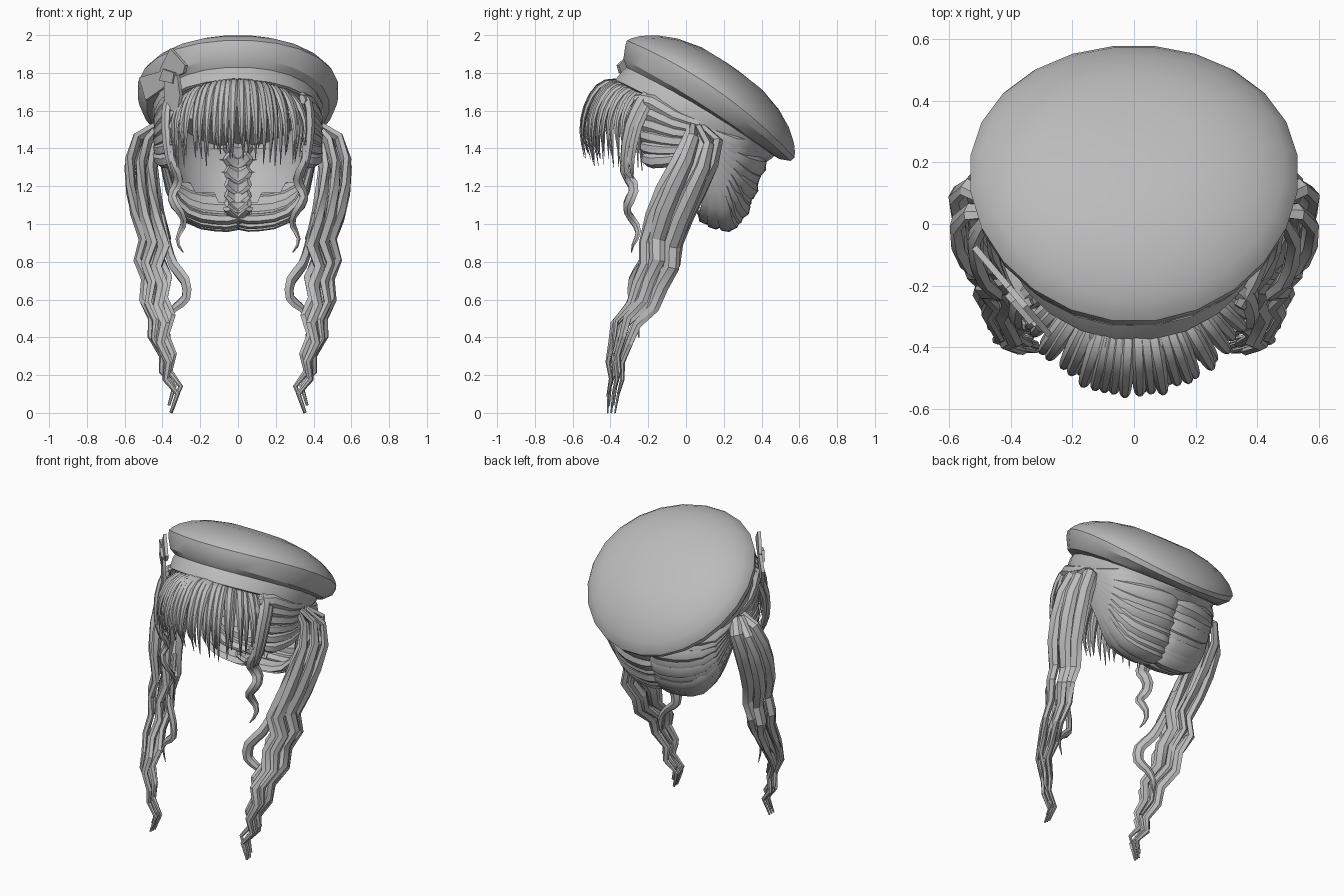
import bpy, bmesh, math, random
from mathutils import Vector as V

if "Cube" in bpy.data.objects:
    bpy.data.objects.remove(bpy.data.objects["Cube"])

random.seed(4)
grey = bpy.data.materials.new("soft_grey")
grey.diffuse_color = (0.5, 0.5, 0.5, 1)
grey.use_nodes = True
grey.node_tree.nodes["Principled BSDF"].inputs["Base Color"].default_value = grey.diffuse_color


def finish(name, bm, angle=35):
    bmesh.ops.recalc_face_normals(bm, faces=bm.faces)
    me = bpy.data.meshes.new(name)
    bm.to_mesh(me)
    bm.free()
    ob = bpy.data.objects.new(name, me)
    bpy.context.collection.objects.link(ob)
    me.materials.append(grey)
    bpy.ops.object.select_all(action='DESELECT')
    ob.select_set(True)
    bpy.context.view_layer.objects.active = ob
    bpy.ops.object.shade_smooth_by_angle(angle=math.radians(angle))
    return ob


def loft(bm, rings, cap=True):
    rows = [[bm.verts.new(p) for p in r] for r in rings]
    for a, b in zip(rows, rows[1:]):
        for i in range(len(a)):
            j = (i + 1) % len(a)
            bm.faces.new((a[i], a[j], b[j], b[i]))
    if cap:
        bm.faces.new(rows[0])
        bm.faces.new(rows[-1])


def spline(pts, steps):
    """Catmull-Rom samples through the points."""
    p = [V(q) for q in pts]
    p = [2 * p[0] - p[1]] + p + [2 * p[-1] - p[-2]]
    out = []
    for i in range(1, len(p) - 2):
        a, b, c, d = p[i - 1:i + 3]
        for k in range(steps):
            t = k / steps
            out.append(0.5 * (2 * b + (c - a) * t + (2 * a - 5 * b + 4 * c - d) * t * t
                              + (3 * b - a - 3 * c + d) * t ** 3))
    return out + [p[-2]]


def strand(bm, pts, width, thick, centre, steps=3, root=0.6, tip=0.1, power=3):
    """Flattened six-sided lock facing away from the centre point."""
    path = spline(pts, steps)
    n = len(path) - 1
    rings = []
    for i, p in enumerate(path):
        t = i / n
        tan = (path[min(i + 1, n)] - path[max(i - 1, 0)]).normalized()
        c = V(centre)
        if c.z < 0:
            c.z = p.z
        side = tan.cross(p - c).normalized()
        out = side.cross(tan)
        s = (root + (1 - root) * min(1, t * 4)) * (1 - (1 - tip) * t ** power)
        rings.append([p + side * width * s * a + out * thick * s * b for a, b in
                      ((-.5, 0), (-.25, .42), (.2, .5), (.5, 0), (.25, -.4), (-.25, -.4))])
    loft(bm, rings)


# Beret: tilted rings, crown to band
TILT = math.radians(35)
U, N = V((0, math.cos(TILT), -math.sin(TILT))), V((0, math.sin(TILT), math.cos(TILT)))
HUB = V((0, 0.13, 1.66))


def ring(r, n, shift=0, shear=0, warp=None, seg=24):
    w = .2 * r * r if warp is None else warp
    return [HUB + V((r * .98 * math.sin(a), 0, 0)) + U * (r * math.cos(a) + shift)
            + N * (n + shear * math.cos(a) + w * math.sin(a) ** 2)
            for a in (2 * math.pi * (k + .5) / seg for k in range(seg))]


bm = bmesh.new()
loft(bm, [ring(*p) for p in ((.04, .208), (.2, .198), (.33, .163), (.43, .115), (.5, .062), (.532, .025),
                             (.546, .0), (.538, -.025, 0, 0, .04), (.495, -.07, -.01, .02, .02),
                             (.44, -.09, -.015, .035, .02))])
finish("beret_crown", bm, 30)
bm = bmesh.new()
loft(bm, [ring(*p, .02) for p in ((.43, -.07, -.015, .04), (.455, -.075, -.01, .04), (.462, -.1, -.01, .04),
                                  (.452, -.165, -.025, .04), (.435, -.17, -.025, .04),
                                  (.42, -.08, -.02, .04))], False)
finish("beret_band", bm)

# Scalp shell, open towards the face
bm = bmesh.new()
bmesh.ops.create_uvsphere(bm, u_segments=28, v_segments=18, radius=1)
for v in bm.verts:
    v.co = V((v.co.x * .375, v.co.y * .36 + .03, v.co.z * .4 + 1.42))
bmesh.ops.delete(bm, geom=[f for f in bm.faces if f.calc_center_median().z
                           < 1.6 - .85 * (f.calc_center_median().y + .28)], context='FACES')
finish("scalp", bm)

# Fringe: locks fanned around the forehead, with a sparser layer behind
bm = bmesh.new()
for layer, count in ((0, 26), (1, 14)):
    for k in range(count):
        a = math.radians(-68 + 136 * (k + .5) / count + random.uniform(-1.5, 1.5))
        sn, cs = math.sin(a), math.cos(a)
        lift = -.15 * (1 - cs)
        g = -.022 * layer + random.uniform(-.014, .006)
        tipz = 1.37 + random.uniform(-.04, .05) - .06 * abs(sn)

        def at(r, z):
            return (sn * (r + g) * .82, -.03 - cs * (r + g), z)
        strand(bm, [at(.25, 1.70 + lift), at(.35, 1.755 + lift), at(.44, 1.725 + lift),
                    at(.505, 1.62 + lift * .5), at(.53, 1.49),
                    at(.51 + random.uniform(-.02, .02), tipz)],
               .06, .035, (0, -.03, 1.45), 2, .7, .06, 2.2)
finish("fringe", bm)

# Back hair: locks sweeping from the centre parting to the pigtail roots,
# with their inner ends tucked under the parting
bm = bmesh.new()
for s in (1, -1):
    seam = spline([(0, .40, 1.43), (0, .40, 1.31), (0, .35, 1.17), (0, .3, 1.06), (0, .24, .995), (0, .13, 1.03)], 2)
    for k, q in enumerate(seam):
        t = k / (len(seam) - 1)
        root = V((s * .42, .11 - .08 * t, 1.5 - .04 * t))
        j = .012 * (k % 2)
        strand(bm, [(-s * .06, q.y - .06, q.z + .05), (s * .0, q.y - .01 - j, q.z + .005),
                    (s * .12, q.y - .005 - j, q.z),
                    (s * .26, q.y * .86 + .01 - j, q.z * .9 + root.z * .1 - .01),
                    (s * (.385 - .03 * t), q.y * .5 + .06, q.z * .55 + root.z * .45 - .03), root],
               .12, .055, (0, .05, 1.35), 2, .5, .4)
finish("back_hair", bm)

# Side hair: locks swept from the temples back to the roots
bm = bmesh.new()
for s in (1, -1):
    for k in range(6):
        z = 1.66 - .062 * k
        e = 1.53 - .03 * k
        strand(bm, [(s * .34, -.27 + .01 * k, z), (s * .385, -.18, z - .015),
                    (s * .425, -.06, z * .5 + e * .5 - .02), (s * .43, .07, e)],
               .085, .05, (0, .05, 1.45), 2, .7, .6)
    # long temple locks over the edge of the fringe
    for d in (0, .04):
        strand(bm, [(s * .32, -.2 + d, 1.70), (s * .37, -.24 + d, 1.65), (s * .385, -.3 + d, 1.52),
                    (s * .37, -.33 + d, 1.35), (s * .34, -.32 + d, 1.24)], .075, .04, (0, 0, -1), 2)
finish("side_hair", bm)

# Curled temple locks
bm = bmesh.new()
for s in (1, -1):
    pts = []
    for k in range(17):
        t = k / 16
        a = t * 5 * math.pi
        r = .024 * min(1, t * 3)
        pts.append((s * (.36 - .07 * t + r * math.sin(a)), -.325 + .06 * t + r * math.cos(a), 1.42 - .57 * t))
    strand(bm, pts, .075, .04, (0, 0, -1), 1)
finish("temple_curls", bm)

# Pigtails: bundled wavy strands around a shared core path (x, y, z, spread)
core = [(.42, .06, 1.51, .03), (.485, .09, 1.42, .075), (.515, .05, 1.3, .085), (.505, -.02, 1.16, .088),
        (.48, -.085, 1.02, .085), (.455, -.125, .88, .078), (.45, -.15, .77, .075), (.45, -.185, .67, .07),
        (.43, -.245, .56, .065), (.425, -.31, .47, .06), (.405, -.355, .37, .045), (.39, -.365, .27, .035),
        (.365, -.375, .18, .028), (.32, -.385, .1, .025), (.355, -.395, 0, .018)]
bm = bmesh.new()
for s in (1, -1):
    for k in range(7):
        a0 = 2 * math.pi * k / 6 + .3
        pts = []
        for i, (x, y, z, r) in enumerate(core):
            a = a0 + .1 * i
            if k == 6:
                r = 0
            wave = .018 * (-1) ** i if 4 < i < 13 else 0
            pts.append((s * (x + r * .78 * math.cos(a) + wave), y + r * 1.08 * math.sin(a) + wave * .5,
                        z + (.02 * (k % 3) if i else 0)))
        if k % 3 == 1:
            pts = pts[:-3]
        strand(bm, pts, .105, .06, (s * .3, -.1, -1), 1, .6, .14, 1.8)
finish("pigtails", bm, 30)

# Loose curls on the inner side of each pigtail
bm = bmesh.new()
for s in (1, -1):
    strand(bm, [(s * .4, -.09, 1.05), (s * .37, -.17, .88), (s * .34, -.23, .78), (s * .28, -.28, .7),
                (s * .275, -.285, .61), (s * .33, -.27, .56), (s * .37, -.26, .5), (s * .36, -.25, .4)],
           .075, .045, (0, 0, -1), 2)
finish("loose_curls", bm)

# Bow: flat plates on the side of the band
bm = bmesh.new()
NORMAL = V((-.76, -.65, 0))
plates = [([(-.40, 1.82), (-.345, 1.93), (-.265, 1.84), (-.275, 1.8), (-.36, 1.76)], 0),
          ([(-.39, 1.81), (-.51, 1.775), (-.475, 1.655), (-.34, 1.75)], 0),
          ([(-.37, 1.77), (-.3, 1.79), (-.285, 1.68), (-.3, 1.585), (-.365, 1.62)], .01),
          ([(-.39, 1.76), (-.37, 1.82), (-.31, 1.8), (-.32, 1.745)], .018)]
for shape, lift in plates:
    base = [V((x, -.08 - 1.17 * (x + .5), z)) + NORMAL * lift for x, z in shape]
    loft(bm, [base, [p + NORMAL * .02 for p in base]])
finish("bow", bm)
